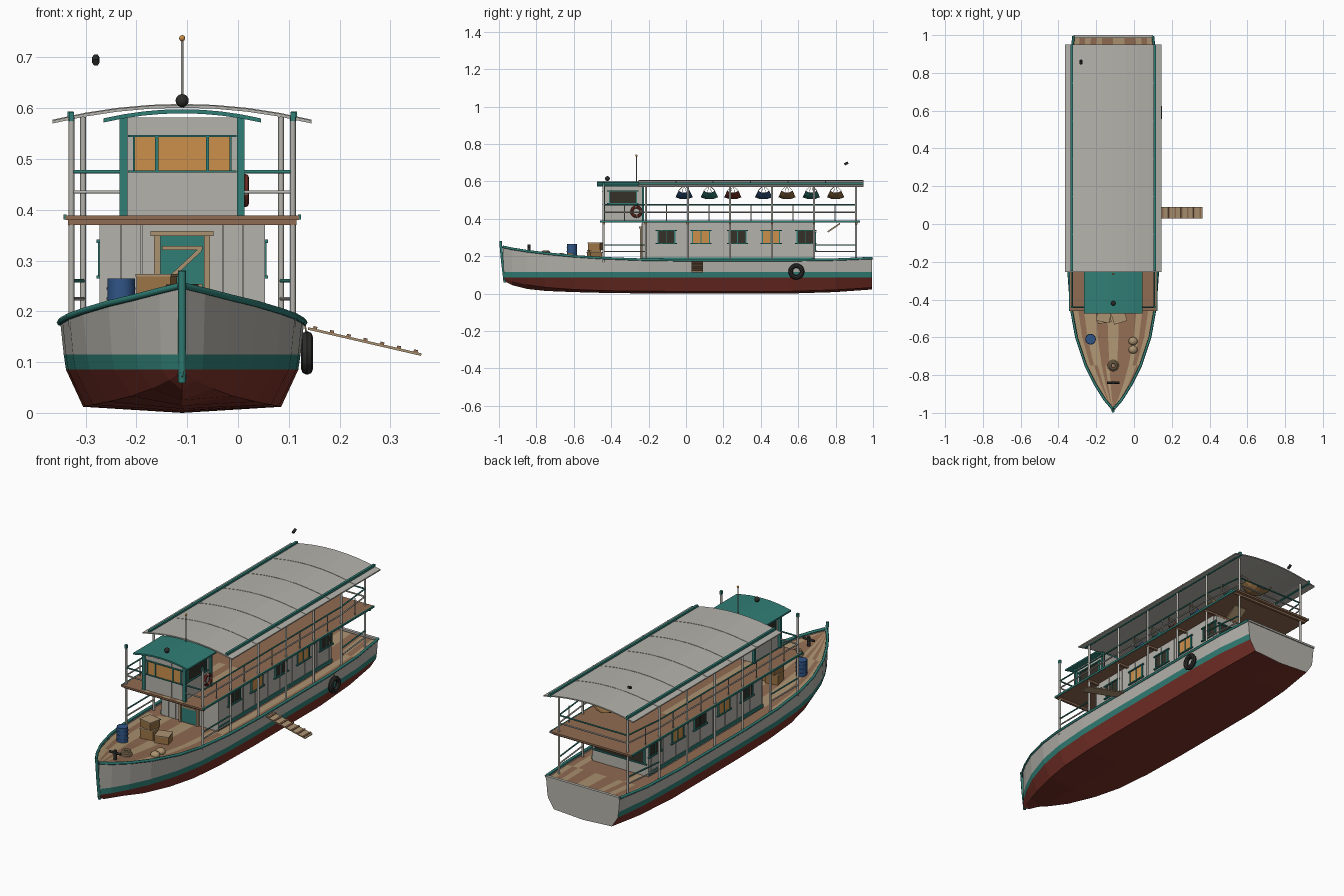
import bpy, bmesh, math, random
from mathutils import Matrix, Vector, Euler

random.seed(4)
if "Cube" in bpy.data.objects:
    bpy.data.objects.remove(bpy.data.objects["Cube"], do_unlink=True)

CX = -0.11  # centreline of the hull


def paint(name, r, g, b):
    m = bpy.data.materials.new(name)
    m.use_nodes = True
    m.diffuse_color = (r, g, b, 1)
    m.node_tree.nodes["Principled BSDF"].inputs["Base Color"].default_value = (r, g, b, 1)
    return m


GREY = paint("weathered white", .46, .45, .41)
TEAL = paint("teal trim", .03, .21, .18)
RED = paint("red oxide", .2, .032, .022)
BROWN = paint("deck brown", .28, .15, .085)
TAN = paint("pale wood", .41, .29, .165)
DARK = paint("black rubber", .025, .025, .024)
GLASS = paint("dark glass", .035, .03, .022)
AMBER = paint("lit amber", .6, .28, .07)
BLUE = paint("blue", .03, .09, .24)
OCHRE = paint("ochre cloth", .32, .17, .06)


def add(name, verts, faces, mats, idx=None):
    me = bpy.data.meshes.new(name)
    me.from_pydata(verts, [], faces)
    for m in mats:
        me.materials.append(m)
    if idx:
        me.polygons.foreach_set("material_index", idx)
    ob = bpy.data.objects.new(name, me)
    ob.location.x = CX
    bpy.context.collection.objects.link(ob)
    return ob


def box(name, x, y, z, mat, rot=(0, 0, 0)):
    """Box from (low, high) pairs, turned about its centre."""
    mid = Vector([sum(p) / 2 for p in (x, y, z)])
    size = [abs(p[1] - p[0]) for p in (x, y, z)]
    bm = bmesh.new()
    bmesh.ops.create_cube(bm, size=1, matrix=Matrix.LocRotScale(mid, Euler(rot), Vector(size)))
    ob = add(name, [], [], [mat])
    bm.to_mesh(ob.data)
    bm.free()
    return ob


def tube(name, paths, r, mat):
    """Round bars along one or more point paths, in one object."""
    cu = bpy.data.curves.new(name, "CURVE")
    cu.dimensions, cu.bevel_depth, cu.bevel_resolution = "3D", r, 1
    cu.use_fill_caps = True
    for p in paths:
        sp = cu.splines.new("POLY")
        sp.points.add(len(p) - 1)
        for pt, co in zip(sp.points, p):
            pt.co = (*co, 1)
    cu.materials.append(mat)
    ob = bpy.data.objects.new(name, cu)
    ob.location.x = CX
    bpy.context.collection.objects.link(ob)
    bpy.ops.object.select_all(action="DESELECT")
    ob.select_set(True)
    bpy.context.view_layer.objects.active = ob
    bpy.ops.object.convert(target="MESH")
    return bpy.context.object


def smooth(mat, name):
    ob = bpy.context.object
    ob.name = name
    ob.data.materials.append(mat)
    bpy.ops.object.shade_smooth_by_angle()
    return ob


def cylinder(name, x, y, z0, z1, r, mat):
    bpy.ops.mesh.primitive_cylinder_add(vertices=16, radius=r, depth=z1 - z0, location=(x + CX, y, (z0 + z1) / 2))
    return smooth(mat, name)


def ball(name, x, y, z, size, mat):
    bpy.ops.mesh.primitive_uv_sphere_add(segments=12, ring_count=8, location=(x + CX, y, z))
    bpy.context.object.scale = size
    return smooth(mat, name)


def ring(name, x, y, z, R, r, mat):
    bpy.ops.mesh.primitive_torus_add(major_segments=24, minor_segments=8, major_radius=R, minor_radius=r,
                                     location=(x + CX, y, z), rotation=(0, math.pi / 2, 0))
    return smooth(mat, name)


def planked(name, rows, n, chance):
    """Deck of lengthwise planks, some of them pale; rows are (y, half width, z)."""
    verts = [((2 * i / n - 1) * w, y, z) for y, w, z in rows for i in range(n + 1)]
    faces, idx = [], []
    for i in range(n):
        for j in range(len(rows) - 1):
            a = j * (n + 1) + i
            faces.append((a, a + 1, a + n + 2, a + n + 1))
            if j % 3 == 0:
                pale = int(random.random() < chance)
            idx.append(pale)
    return add(name, verts, faces, [BROWN, TAN], idx)


def canopy(name, w, y0, y1, zc, ze, t, mat):
    """Arched sheet across the boat."""
    xs = [w * (i / 4 - 1) for i in range(9)]
    prof = [(x, zc - (zc - ze) * (x / w) ** 2) for x in xs]
    prof += [(x, z - t) for x, z in reversed(prof)]
    n = len(prof)
    verts = [(x, y, z) for y in (y0, y1) for x, z in prof]
    faces = [(i, (i + 1) % n, (i + 1) % n + n, i + n) for i in range(n)]
    for k in range(8):
        q = (k, k + 1, n - 2 - k, n - 1 - k)
        faces += [q, tuple(v + n for v in reversed(q))]
    return add(name, verts, faces, [mat])


def panel(name, axis, at, out, a, z, mat):
    """Thin plate on a wall facing along x or y."""
    pair = (at, at + out)
    return box(name, pair if axis == "x" else a, a if axis == "x" else pair, z, mat)


def window(name, axis, at, side, a, z, glass, bars=1, f=.006):
    panel(name + "_glass", axis, at, side * .003, a, z, glass)
    for k in (0, 1):
        panel(name + "_rail", axis, at, side * .009, (a[0] - .012, a[1] + .012), (z[k] - f / 2, z[k] + f / 2), TEAL)
        panel(name + "_stile", axis, at, side * .006, (a[k] - f / 2, a[k] + f / 2), z, TEAL)
    for k in range(bars):
        c = a[0] + (a[1] - a[0]) * (k + 1) / (bars + 1)
        panel(name + "_bar", axis, at, side * .005, (c - .002, c + .002), z, TEAL)


# Hull: y, half beam, sheer height, chine half beam, chine height, keel height
S = [(-.978, .004, .25, .003, .08, .07), (-.93, .045, .24, .025, .065, .045), (-.85, .095, .227, .06, .048, .025),
     (-.75, .145, .215, .1, .033, .014), (-.6, .195, .2, .145, .022, .008), (-.45, .222, .19, .175, .016, .004),
     (-.25, .236, .182, .19, .013, .001), (0, .24, .178, .195, .012, 0), (.55, .24, .178, .195, .012, 0),
     (.8, .232, .182, .185, .02, .008), (.995, .21, .19, .165, .032, .022)]
verts, faces, idx = [], [], []
for y, w, zs, c, zc, zk in S:
    half = [(w, zs), (c + (w - c) * .85, .115), (c + (w - c) * .75, .085), (c, zc)]
    verts += [(-x, y, z) for x, z in half] + [(0, y, zk)] + [(x, y, z) for x, z in reversed(half)]
for j in range(len(S) - 1):
    for i in range(8):
        a = j * 9 + i
        faces.append((a, a + 9, a + 10, a + 1))
        idx.append((0, 1, 2, 2, 2, 2, 1, 0)[i])
last = (len(S) - 1) * 9
faces.append(tuple(range(last, last + 9)))
add("hull", verts, faces, [GREY, TEAL, RED], idx + [0])
tube("gunwale", [[(s * w, y, z) for y, w, z, *_ in S] for s in (-1, 1)], .007, TEAL)
tube("stem_post", [[(0, -.968, .06), (0, -.982, .17), (0, -.992, .28)]], .008, TEAL)
planked("main_deck", [(y, w * .98, z - .012) for y, w, z, *_ in S], 14, .35)
box("transom_cap", (-.21, .21), (.985, 1), (.183, .193), GREY)

# Main cabin
W, Y0, Y1 = .16, -.235, .69
box("cabin", (-W, W), (Y0, Y1), (.16, .38), GREY)
for s in (-1, 1):
    for k, y in enumerate((-.105, .08, .275, .455, .64)):
        window("cabin_window", "x", s * W, s, (y - .045, y + .045), (.268, .338), (GLASS, AMBER)[k % 2])
    for k in range(10):
        y = Y0 + .002 + k * .1
        panel("side_batten", "x", s * W, s * .003, (y, y + .004), (.17, .375), GREY)
    box("cabin_skirt", (s * W, s * (W + .005)), (Y0, Y1), (.175, .192), TEAL)
    for x in (.08, .12):
        panel("front_batten", "y", Y0, -.003, (s * x - .002, s * x + .002), (.17, .375), GREY)
window("stern_window", "y", Y1, 1, (-.14, .14), (.23, .33), GLASS, 0)

# Front door with a braced frame
panel("door", "y", Y0, -.006, (-.045, .045), (.17, .35), TEAL)
for s in (-1, 1):
    panel("door_jamb", "y", Y0, -.012, (s * .043, s * .055), (.17, .35), TAN)
panel("door_lintel", "y", Y0, -.016, (-.062, .062), (.348, .358), TAN)
for z in (.25, .325):
    panel("door_ledge", "y", Y0, -.011, (-.04, .04), (z - .004, z + .004), TAN)
box("door_brace", (-.05, .05), (Y0 - .012, Y0 - .006), (.284, .292), TAN, (0, -.75, 0))

# Upper deck and its joists
box("upper_deck", (-.23, .23), (-.46, .93), (.38, .389), BROWN)
planked("upper_planks", [(-.46 + 1.39 * k / 9, .23, .39) for k in range(10)], 12, .12)
for k in range(7):
    y = -.44 + .225 * k
    box("joist", (-.225, .225), (y - .006, y + .006), (.37, .38), BROWN)
for s in (-1, 1):
    box("deck_edge", (s * .228, s * .234), (-.46, .93), (.381, .391), TEAL)

# Posts, beams and railings on both sides
P = [(-.44 + .225 * k, .218 if k < 6 else .195) for k in range(7)]
tube("posts", [[(s * x, y, .17), (s * x, y, .583)] for s in (-1, 1) for y, x in P], .006, GREY)
for z, mat in ((.475, TEAL), (.435, GREY)):
    paths = [[(s * x, y, z) for y, x in P] for s in (-1, 1)]
    paths += [[(s * .218, -.44, z), (s * .12, -.44, z)] for s in (-1, 1)]
    paths.append([(-.195, .91, z), (.195, .91, z)])
    tube("upper_rail", paths, .0038, mat)
for z, mat in ((.26, TEAL), (.225, GREY)):
    tube("lower_rail", [[(s * x, y, z) for y, x in seg] for s in (-1, 1) for seg in (P[:2], P[5:])], .0038, mat)
mids = [(P[k][0] + .112, P[k][1]) for k in range(6)]
tube("stanchions", [[(s * x, y, .39), (s * x, y, .475)] for s in (-1, 1) for y, x in mids], .003, GREY)
for s in (-1, 1):
    box("roof_beam", (s * .214, s * .226), (-.25, .95), (.576, .594), TEAL)
    box("post_cap", (s * .213, s * .223), (-.446, -.434), (.575, .593), TEAL)

# Main roof with seams
canopy("main_roof", .255, -.255, .95, .607, .576, .006, GREY)
for k in range(1, 6):
    y = -.255 + .2 * k
    canopy("roof_seam", .255, y - .003, y + .003, .6085, .5775, .003, GREY)

# Wheelhouse
H0, H1, HW = -.44, -.23, .11
box("wheelhouse", (-HW, HW), (H0, H1), (.389, .582), GREY)
canopy("wheelhouse_roof", .155, -.475, -.24, .598, .58, .008, TEAL)
for s in (-1, 1):
    for y in (H0, H1):
        box("corner_post", (s * (HW - .002), s * (HW + .013)), (y - .006, y + .006), (.389, .582), TEAL)
    window("wheelhouse_side", "x", s * HW, s, (-.41, -.265), (.48, .548), GLASS, 0)
window("wheelhouse_front", "y", H0, -1, (-.095, .095), (.475, .545), AMBER, 0, .004)
for x in (-.05, .05):
    panel("front_mullion", "y", H0, -.007, (x - .003, x + .003), (.475, .545), TEAL)
for x in (-.075, -.035, .005, .04, .075):
    panel("front_batten", "y", H0, -.002, (x, x + .002), (.39, .57), GREY)
ball("roof_lamp", 0, -.42, .615, (.013, .013, .013), DARK)
tube("mast", [[(0, -.265, .6), (0, -.265, .737)]], .0025, GREY)
ball("mast_light", 0, -.265, .738, (.006, .006, .006), AMBER)
lifebuoy = ring("lifebuoy", HW + .014, -.265, .438, .025, .008, RED)
lifebuoy.data.materials.append(GREY)
for p in lifebuoy.data.polygons:
    if math.degrees(math.atan2(p.center.y, p.center.x)) % 90 < 22:
        p.material_index = 1

# Hammocks slung across the upper deck
for y, mat in zip((-.01, .125, .25, .415, .54, .67, .8), (BLUE, TEAL, RED, BLUE, OCHRE, TEAL, OCHRE)):
    verts = []
    for i in range(7):
        u = i / 3 - 1
        for v in (-1, -.4, .4, 1):
            verts.append((u * .075, y + v * .046 * (1 - .35 * u * u), .503 + .035 * u * u + .012 * v * v))
    add("hammock", verts, [(a, a + 1, a + 5, a + 4) for i in range(6) for a in range(i * 4, i * 4 + 3)], [mat])
    tube("hammock_cords", [[verts[a], (math.copysign(.1, verts[a][0]), y, .58)]
                           for a in (0, 1, 2, 3, 24, 25, 26, 27)], .0012, TAN)

# Foredeck cargo and gear
cylinder("barrel", -.12, -.61, .185, .265, .027, BLUE)
for z in (.205, .225, .245):
    cylinder("barrel_hoop", -.12, -.61, z - .002, z + .002, .0285, BLUE)
for x, y, z, h, turn in ((-.05, -.49, .178, .055, .15), (-.05, -.485, .233, .04, -.2), (.03, -.49, .178, .042, .3)):
    box("crate", (x - .034, x + .034), (y - .032, y + .032), (z, z + h), OCHRE, (0, 0, turn))
    box("crate_lid", (x - .036, x + .036), (y - .034, y + .034), (z + h - .004, z + h + .001), TAN, (0, 0, turn))
for y in (-.62, -.665):
    ball("sack", .105, y, .2, (.024, .022, .018), TAN)
for k in range(3):
    coil = ring("rope_coil", 0, -.75, .208 + .008 * k, .024 - .004 * k, .006, TAN)
    coil.rotation_euler = (0, 0, 0)
cylinder("bollard", 0, -.84, .215, .262, .008, DARK)
tube("bollard_bar", [[(-.032, -.84, .248), (.032, -.84, .248)]], .006, DARK)

# Tyre fender, boarding plank, stern steps and funnel cap
ring("tyre_fender", .246, .59, .118, .031, .012, DARK)
tube("fender_rope", [[(.246, .59, .15), (.24, .59, .182)]], .002, TAN)
slope = math.atan2(.052, .225)
box("boarding_plank", (.245, .474), (.03, .09), (.138, .143), TAN, (0, slope, 0))
for k in range(7):
    x = .262 + .033 * k
    z = .1405 - (x - .36) * math.tan(slope) + .004
    box("plank_cleat", (x - .004, x + .004), (.029, .091), (z - .003, z + .003), BROWN, (0, slope, 0))
box("stern_step", (.08, .15), (.75, .83), (.348, .356), TAN, (.6, 0, 0))
tube("funnel_cap", [[(-.17, .847, .69), (-.17, .867, .7)]], .0075, DARK)
